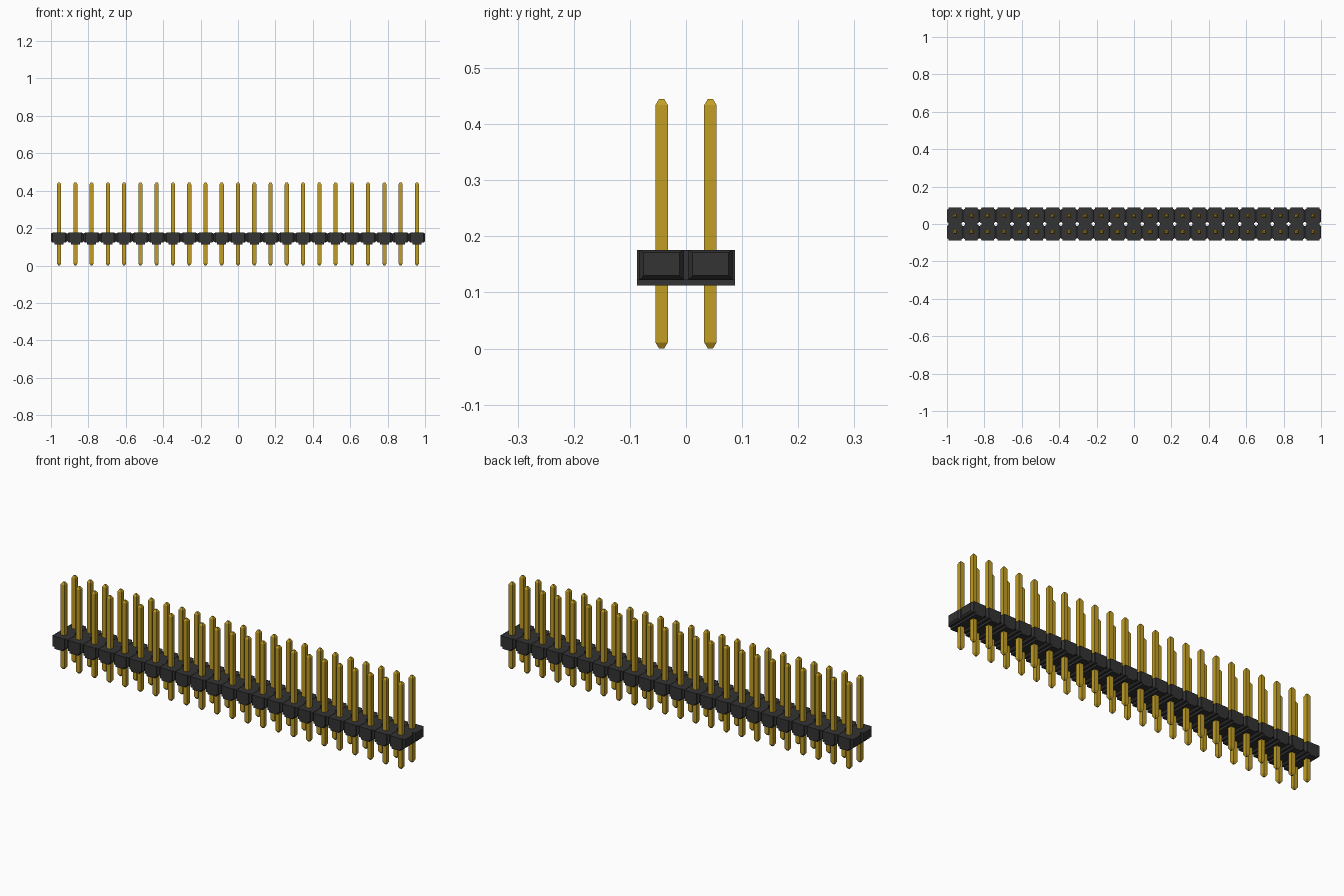
import bpy, bmesh

cube = bpy.data.objects.get("Cube")
if cube:
    bpy.data.objects.remove(cube)

COUNT = 23
PITCH = 2 / COUNT
HALF = PITCH / 2


def material(name, color):
    m = bpy.data.materials.new(name)
    m.use_nodes = True
    m.diffuse_color = color
    m.node_tree.nodes["Principled BSDF"].inputs["Base Color"].default_value = color
    return m


black = material("black plastic", (0.033, 0.033, 0.034, 1))
gold = material("gold metal", (0.54, 0.34, 0.018, 1))


def loft(bm, rings):
    """Skin a stack of four-cornered rings and cap both ends."""
    loops = [[bm.verts.new(p) for p in ring] for ring in rings]
    for a, b in zip(loops, loops[1:]):
        for i in range(4):
            j = (i + 1) % 4
            bm.faces.new((a[i], a[j], b[j], b[i]))
    bm.faces.new(loops[0][::-1])
    bm.faces.new(loops[-1])


def ring_z(cx, cy, hx, hy, z):
    return [(cx - hx, cy - hy, z), (cx + hx, cy - hy, z),
            (cx + hx, cy + hy, z), (cx - hx, cy + hy, z)]


def ring_x(x, cy, hy, z0, z1):
    return [(x, cy - hy, z0), (x, cy + hy, z0), (x, cy + hy, z1), (x, cy - hy, z1)]


def arrayed(name, bm, mat):
    """Make one column at the left end and repeat it along the strip."""
    bmesh.ops.recalc_face_normals(bm, faces=bm.faces)
    me = bpy.data.meshes.new(name)
    bm.to_mesh(me)
    bm.free()
    me.materials.append(mat)
    ob = bpy.data.objects.new(name, me)
    ob.location.x = -1 + HALF
    bpy.context.collection.objects.link(ob)
    arr = ob.modifiers.new("Columns", "ARRAY")
    arr.count = COUNT
    arr.use_relative_offset = False
    arr.use_constant_offset = True
    arr.constant_offset_displace = (PITCH, 0, 0)


# Plastic housing: core bar, narrower foot and bevelled side bosses
CORE, FOOT = 0.034, 0.024
bm = bmesh.new()
loft(bm, [ring_z(0, 0, CORE, PITCH, z) for z in (0.122, 0.176)])
loft(bm, [ring_z(0, 0, FOOT, PITCH, z) for z in (0.112, 0.122)])
for cy in (-HALF, HALF):
    loft(bm, [ring_x(-HALF, cy, 0.032, 0.130, 0.171),
              ring_x(-CORE, cy, 0.039, 0.122, 0.176),
              ring_x(CORE, cy, 0.039, 0.122, 0.176),
              ring_x(HALF, cy, 0.032, 0.130, 0.171)])
arrayed("housing", bm, black)

# Square pins with tapered tips, one in each row
PIN, TIP = 0.011, 0.0045
bm = bmesh.new()
for cy in (-HALF, HALF):
    loft(bm, [ring_z(0, cy, w, w, z) for w, z in
              ((TIP, 0), (PIN, 0.011), (PIN, 0.434), (TIP, 0.445))])
arrayed("pins", bm, gold)
